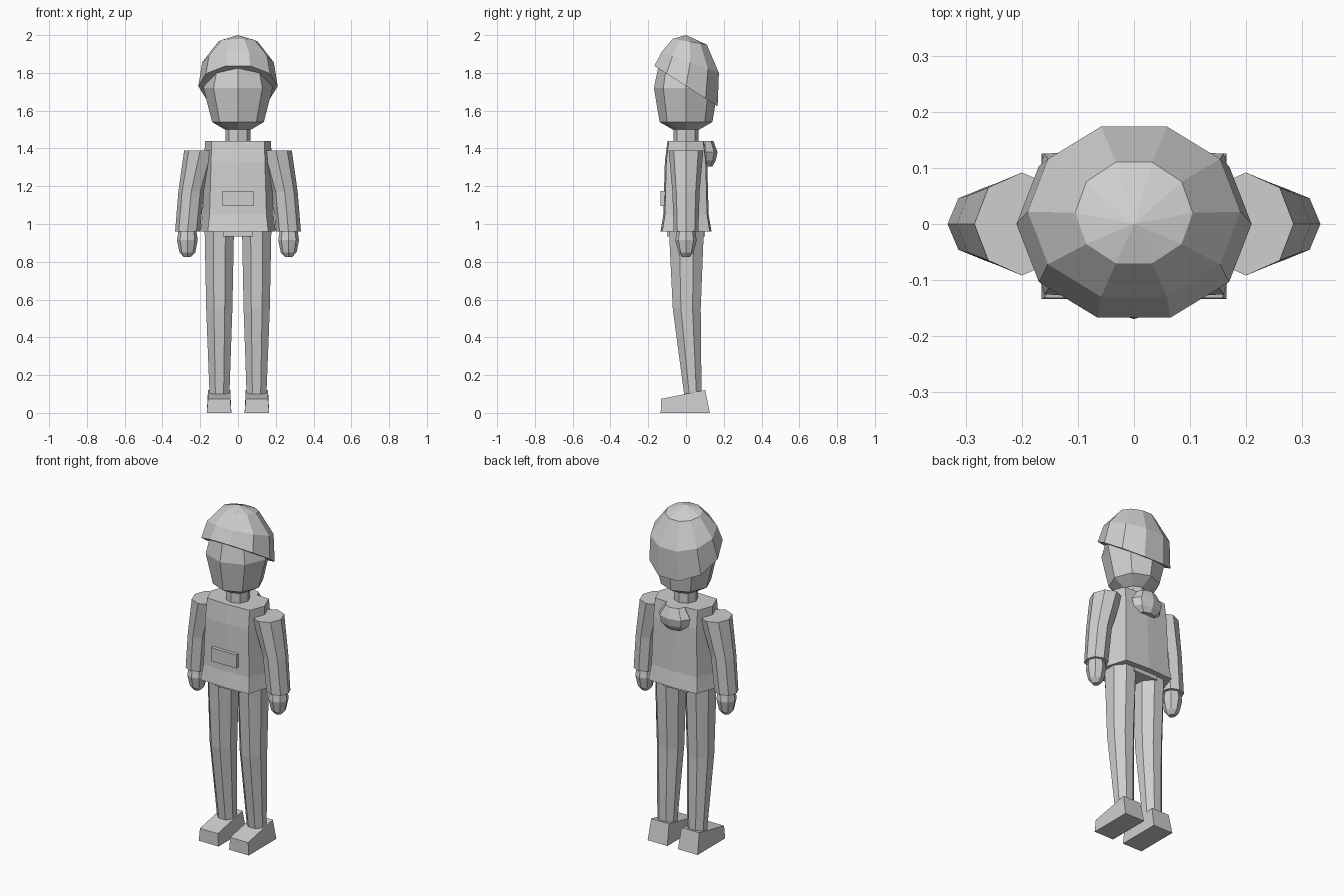
import bpy, bmesh
from math import cos, sin, tau

cube = bpy.data.objects.get("Cube")
if cube:
    bpy.data.objects.remove(cube, do_unlink=True)

grey = bpy.data.materials.new("plain grey")
grey.use_nodes = True
grey.diffuse_color = (0.62, 0.62, 0.62, 1)
grey.node_tree.nodes["Principled BSDF"].inputs["Base Color"].default_value = grey.diffuse_color


def ngon(n, turn=0.0):
    """Unit outline with n corners; turn is a fraction of one side."""
    return [(cos(tau * (i + turn) / n), sin(tau * (i + turn) / n)) for i in range(n)]


def loft(name, outline, rings, tip=None):
    """Skin rings of (x, y, z, rx, ry, slope along y), lowest first."""
    bm = bmesh.new()
    loops = []
    for x, y, z, rx, ry, *slope in rings:
        k = slope[0] if slope else 0
        loops.append([bm.verts.new((x + u * rx, y + v * ry, z + k * v * ry)) for u, v in outline])
    n = len(outline)
    for a, b in zip(loops, loops[1:]):
        for i in range(n):
            j = (i + 1) % n
            bm.faces.new((a[i], a[j], b[j], b[i]))
    bm.faces.new(loops[0][::-1])
    if tip:
        top = bm.verts.new(tip)
        for i in range(n):
            bm.faces.new((loops[-1][i], loops[-1][(i + 1) % n], top))
    else:
        bm.faces.new(loops[-1])
    bmesh.ops.recalc_face_normals(bm, faces=bm.faces)
    mesh = bpy.data.meshes.new(name)
    bm.to_mesh(mesh)
    bm.free()
    mesh.materials.append(grey)
    obj = bpy.data.objects.new(name, mesh)
    bpy.context.collection.objects.link(obj)
    return obj


octagon = ngon(8)
flat_octagon = ngon(8, 0.5)
decagon = ngon(10)
square = [(1, 1), (-1, 1), (-1, -1), (1, -1)]
chest = [(1, 0), (.8, .93), (0, 1), (-.8, .93), (-1, 0), (-.8, -.93), (0, -1), (.8, -.93)]

# Head and neck
loft("head", octagon, [(0, 0, 1.50, .07, .07), (0, 0, 1.54, .137, .14),
                       (0, 0, 1.72, .183, .17), (0, 0, 1.84, .15, .145), (0, 0, 1.90, .09, .085)])
loft("neck", octagon, [(0, 0, 1.42, .066, .066), (0, 0, 1.52, .066, .066)])

# Tilted cap
loft("cap", decagon, [(0, 0, 1.73, .21, .176, -.64), (0, .022, 1.855, .19, .16, -.36),
                      (0, .02, 1.965, .105, .095, -.17)], tip=(0, 0, 2))

# Jacket, pelvis, belt pouch and folded hood
loft("jacket", chest, [(0, 0, .96, .20, .135), (0, 0, 1.05, .188, .12),
                       (0, 0, 1.33, .178, .112), (0, 0, 1.44, .175, .098)])
loft("pelvis", square, [(0, 0, .935, .08, .10), (0, 0, 1.0, .08, .10)])
loft("belt_pouch", square, [(0, -.115, 1.095, .083, .02), (0, -.115, 1.175, .083, .02)])
loft("hood", octagon, [(0, .10, 1.305, .055, .04), (0, .105, 1.335, .09, .052),
                       (0, .105, 1.38, .10, .062), (0, .10, 1.44, .06, .045)])

# Limbs on both sides
for side, s in (("right", -1), ("left", 1)):
    loft(side + "_sleeve", octagon, [(s * .267, 0, .96, .066, .065), (s * .248, 0, 1.17, .068, .072),
                                     (s * .2, 0, 1.39, .085, .092)])
    loft(side + "_hand", octagon, [(s * .268, 0, .825, .018, .02), (s * .268, 0, .85, .042, .04),
                                   (s * .268, 0, .915, .055, .057), (s * .268, 0, .98, .045, .045)])
    loft(side + "_leg", flat_octagon, [(s * .098, .036, .10, .057, .05), (s * .099, .004, .55, .075, .08),
                                       (s * .099, .002, .97, .084, .10)])
    # Wedge shoe rising toward the heel
    loft(side + "_shoe", square, [(s * .1, -.004, 0, .065, .13), (s * .1, -.015, .098, .059, .117, .2)])
